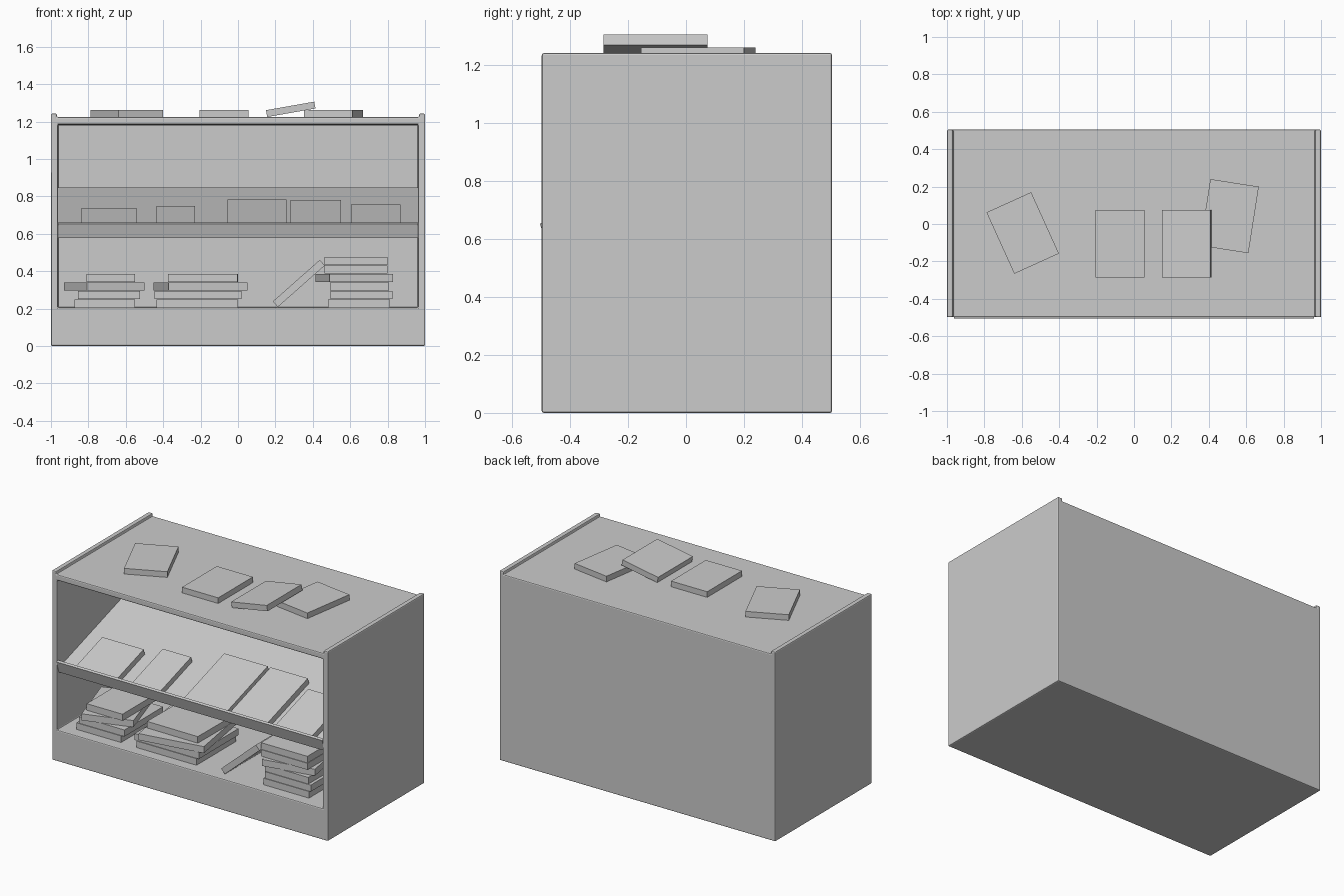
import bpy, bmesh
from math import radians
from mathutils import Matrix, Vector

if "Cube" in bpy.data.objects:
    bpy.data.objects.remove(bpy.data.objects["Cube"])


def box(name, lo, hi, matrix=Matrix()):
    """Box between two local corners, placed by a matrix."""
    lo, hi = Vector(lo), Vector(hi)
    bm = bmesh.new()
    bmesh.ops.create_cube(bm, size=1)
    for v in bm.verts:
        v.co = Vector(((hi[i] + lo[i]) / 2 + v.co[i] * (hi[i] - lo[i]) for i in range(3)))
    mesh = bpy.data.meshes.new(name)
    bm.to_mesh(mesh)
    bm.free()
    ob = bpy.data.objects.new(name, mesh)
    ob.matrix_world = matrix
    bpy.context.collection.objects.link(ob)
    return ob


def book(name, centre, size, turn=0, tilt=0):
    """Plain book block: turn about z, tilt about y (degrees)."""
    h = Vector(size) / 2
    m = (Matrix.Translation(centre) @ Matrix.Rotation(radians(turn), 4, 'Z')
         @ Matrix.Rotation(radians(tilt), 4, 'Y'))
    return box(name, -h, h, m)


# Cabinet shell with an open front and raised side rails on top
cabinet = box("cabinet", (-1, -0.498, 0), (1, 0.504, 1.242))
cutters = [box("cavity_cutter", (-0.963, -0.7, 0.205), (0.963, 0.47, 1.183)),
           box("top_cutter", (-0.968, -0.7, 1.223), (0.968, 0.7, 1.5))]
for c in cutters:
    c.hide_render = True
    c.hide_viewport = True
    mod = cabinet.modifiers.new("cut", 'BOOLEAN')
    mod.object = c
    mod.solver = 'EXACT'
bev = cabinet.modifiers.new("edges", 'BEVEL')
bev.width = 0.007
bev.segments = 2
bev.limit_method = 'ANGLE'

# Sloping display shelf with a front lip
slope = Matrix.Translation((0, -0.48, 0.577)) @ Matrix.Rotation(radians(17.7), 4, 'X')
box("sloped_shelf", (-0.962, 0.018, 0), (0.962, 0.8, 0.028), slope)
box("shelf_lip", (-0.962, 0, 0), (0.962, 0.018, 0.08), slope)

# Books lying on the sloping shelf: left, right, length, thickness
for i, (x0, x1, length, t) in enumerate([
        (-0.84, -0.54, 0.31, 0.038), (-0.435, -0.23, 0.36, 0.036),
        (-0.055, 0.26, 0.46, 0.042), (0.28, 0.55, 0.46, 0.04),
        (0.605, 0.87, 0.38, 0.038)]):
    box(f"display_book_{i + 1}", (x0, 0.019, 0.028), (x1, length, 0.028 + t), slope)

# Stacks on the cabinet floor: (centre x, width, length, turn), bottom up
stacks = [
    [(-0.712, 0.325, 0.40, 0), (-0.69, 0.33, 0.40, 0),
     (-0.716, 0.323, 0.40, 17.8), (-0.68, 0.26, 0.37, 0)],
    [(-0.217, 0.435, 0.41, 0), (-0.215, 0.465, 0.41, 0),
     (-0.20, 0.428, 0.48, 9.5), (-0.187, 0.37, 0.37, -0.5)],
    [(0.647, 0.33, 0.40, 0), (0.66, 0.33, 0.40, 0), (0.65, 0.315, 0.40, 0),
     (0.622, 0.346, 0.40, 11), (0.632, 0.337, 0.40, 0), (0.632, 0.337, 0.40, 0)]]
for s, stack in enumerate(stacks):
    for i, (x, w, length, turn) in enumerate(stack):
        book(f"stack_{s + 1}_book_{i + 1}", (x, -0.225, 0.227 + 0.0455 * i),
             (w, length, 0.043), turn)

# Book leaning on the right stack
book("leaning_book", (0.325, -0.24, 0.334), (0.335, 0.40, 0.04), 0, -41.5)

# Loose books on top, one propped on its neighbour
size = (0.262, 0.36, 0.037)
book("top_book_1", (-0.595, -0.048, 1.243), size, 24.4)
book("top_book_2", (-0.075, -0.105, 1.243), size)
book("top_book_3", (0.282, -0.105, 1.265), size, 0, -10)
book("top_book_4", (0.51, 0.042, 1.243), size, -8.9)
